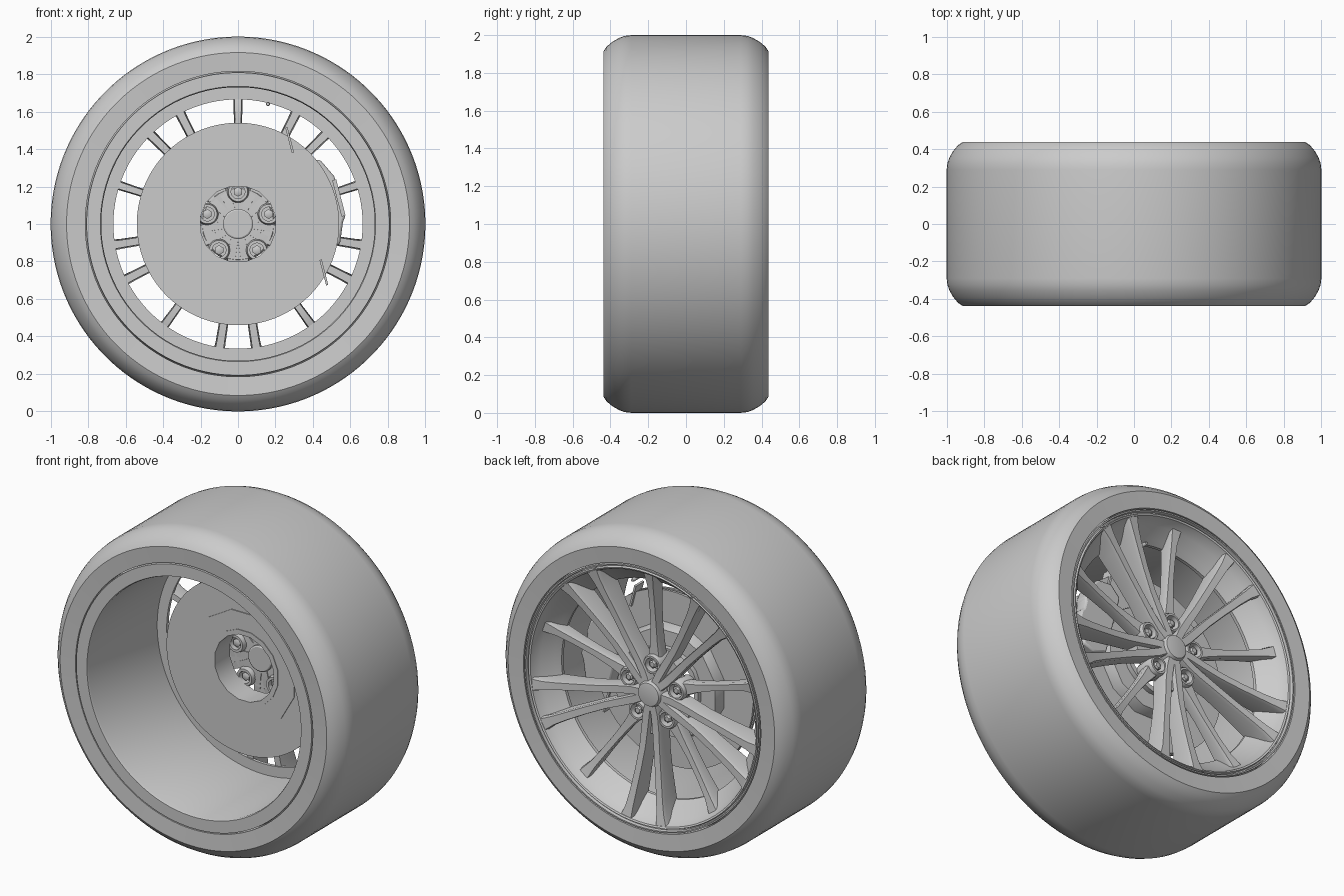
import bpy, bmesh
from math import sin, cos, pi, radians

cube = bpy.data.objects.get("Cube")
if cube:
    bpy.data.objects.remove(cube, do_unlink=True)

grey = bpy.data.materials.new("plain grey")
grey.use_nodes = True
grey.diffuse_color = (0.6, 0.6, 0.6, 1)
grey.node_tree.nodes["Principled BSDF"].inputs["Base Color"].default_value = (0.6, 0.6, 0.6, 1)


def place(u, v, y, ang):
    """Radial u, tangential v, axial y, turned by ang about the axle."""
    return (u * cos(ang) - v * sin(ang), y, 1 + u * sin(ang) + v * cos(ang))


def finish(name, bm, bevel=0):
    bmesh.ops.recalc_face_normals(bm, faces=bm.faces)
    me = bpy.data.meshes.new(name)
    bm.to_mesh(me)
    bm.free()
    me.materials.append(grey)
    me.shade_smooth()
    me.set_sharp_from_angle(angle=radians(32))
    ob = bpy.data.objects.new(name, me)
    bpy.context.collection.objects.link(ob)
    if bevel:
        mod = ob.modifiers.new("soft edges", 'BEVEL')
        mod.width = bevel
        mod.segments = 2
    return ob


def skin(name, loops, closed, bevel=0):
    """Bridge equal loops of points; cap the ends unless closed."""
    bm = bmesh.new()
    rows = [[bm.verts.new(p) for p in loop] for loop in loops]
    n = len(rows[0])
    pairs = list(zip(rows, rows[1:]))
    if closed:
        pairs.append((rows[-1], rows[0]))
    else:
        bm.faces.new(rows[0])
        bm.faces.new(rows[-1])
    for a, b in pairs:
        for i in range(n):
            j = (i + 1) % n
            bm.faces.new((a[i], a[j], b[j], b[i]))
    return finish(name, bm, bevel)


def lathe(name, profile, sides=96, u=0, ang=0, ring=True):
    """Spin (radius, y) points about an axis parallel to the axle."""
    c = place(u, 0, 0, ang)
    loops = []
    for r, y in profile:
        loop = []
        for k in range(sides):
            t = 2 * pi * (k + 0.5) / sides
            loop.append((c[0] + r * cos(t), y, c[2] + r * sin(t)))
        loops.append(loop)
    return skin(name, loops, ring)


def bar(name, path, ang, side=1):
    """Spoke lofted through (u, v, width, front y, back y) stations."""
    loops = []
    for u, v, w, yo, yi in path:
        h = w / 2
        sec = ((-h * .8, yo), (h * .8, yo), (h, yo - .02), (h * .75, yi), (-h * .75, yi), (-h, yo - .02))
        loops.append([place(u, side * v + dv, y, ang) for dv, y in sec])
    return skin(name, loops, False)


def prism(name, outline, y0, y1, ang, bevel=0):
    return skin(name, [[place(u, v, y, ang) for u, v in outline] for y in (y0, y1)], False, bevel)


# Tyre with rounded shoulders
half = [(.815, .43), (.915, .437), (.94, .42), (.965, .39), (.985, .355), (.996, .325), (1, .29)]
lathe("tyre", half + [(r, -y) for r, y in reversed(half)], 128)

# Rim: deep inner barrel, step, flared outer bowl and lip
lathe("rim", [(.808, -.432), (.735, -.432), (.73, -.42), (.73, .25), (.665, .25), (.665, .27),
              (.69, .3), (.745, .36), (.768, .4), (.775, .42), (.785, .425), (.79, .41),
              (.797, .41), (.8, .43), (.808, .43), (.812, .38), (.822, .36), (.822, -.36), (.812, -.38)])

# Brake disc, faceted hat and bore collar
lathe("brake_disc", [(.33, .07), (.54, .07), (.54, .085), (.5, .085), (.5, .1), (.54, .1),
                     (.54, .115), (.33, .115)])
lathe("disc_hat", [(.22, .064), (.352, .064), (.352, .12), (.335, .18), (.22, .18)], 12)
lathe("bore_collar", [(.205, .06), (.235, .06), (.235, .21), (.205, .21)], 16)

# Caliper, pads and pad clips
lean = radians(14.5)
prism("caliper", [(.34, -.2), (.42, -.25), (.5, -.24), (.545, -.13), (.567, -.1), (.567, -.04), (.555, -.02),
                  (.555, .03), (.567, .05), (.56, .12), (.511, .22), (.42, .25), (.34, .2)],
      .125, .215, lean, .012)
prism("caliper_bridge", [(.545, -.1), (.567, -.1), (.567, .1), (.545, .1)], .06, .14, lean)
for name, v in (("upper_clip", .365), ("lower_clip", -.365)):
    prism(name, [(.373, v - .07), (.385, v - .07), (.385, v + .07), (.373, v + .07)], .05, .13, lean)

# Hub plate and centre cap
lathe("hub_plate", [(.03, .235), (.19, .235), (.2, .25), (.19, .29), (.03, .3)], 40)
lathe("centre_cap", [(.072, .21), (.08, .215), (.08, .35), (.07, .37), (.062, .372)], 40, ring=False)

# Fivefold pattern: bolts and single spokes, with split spokes between them
arm = [(.05, .012, .05, .355, .23), (.13, .028, .056, .352, .23), (.22, .038, .054, .352, .24),
       (.34, .049, .05, .358, .25), (.48, .069, .05, .372, .255), (.62, .091, .054, .392, .255),
       (.7, .105, .062, .405, .26), (.775, .122, .09, .42, .33)]
fin = [(.22, 0, .085, .315, .235), (.3, 0, .06, .315, .24), (.42, 0, .046, .32, .25),
       (.56, 0, .044, .335, .255), (.67, 0, .05, .352, .255), (.76, 0, .08, .375, .3)]
for k in range(5):
    a = radians(90 + 72 * k)
    n = str(k + 1)
    lathe("bolt_seat_" + n, [(.037, .205), (.052, .205), (.06, .24), (.06, .325), (.054, .338),
                             (.042, .338), (.037, .3)], 24, .172, a)
    lathe("wheel_bolt_" + n, [(.016, .215), (.026, .22), (.026, .325), (.016, .332)], 6, .172, a, False)
    bar("single_spoke_" + n, fin, a)
    for label, s in (("left", 1), ("right", -1)):
        bar("split_spoke_" + label + "_" + n, arm, a + pi / 5, s)
    # Web filling the root between the two arms
    prism("spoke_root_" + n, [(.06, -.03), (.2, -.035), (.26, -.04), (.26, .04), (.2, .035), (.06, .03)],
          .24, .325, a + pi / 5)

# Valve stem
lathe("valve_stem", [(.008, .2), (.011, .21), (.011, .29), (.008, .3)], 12, .66, radians(76), False)
